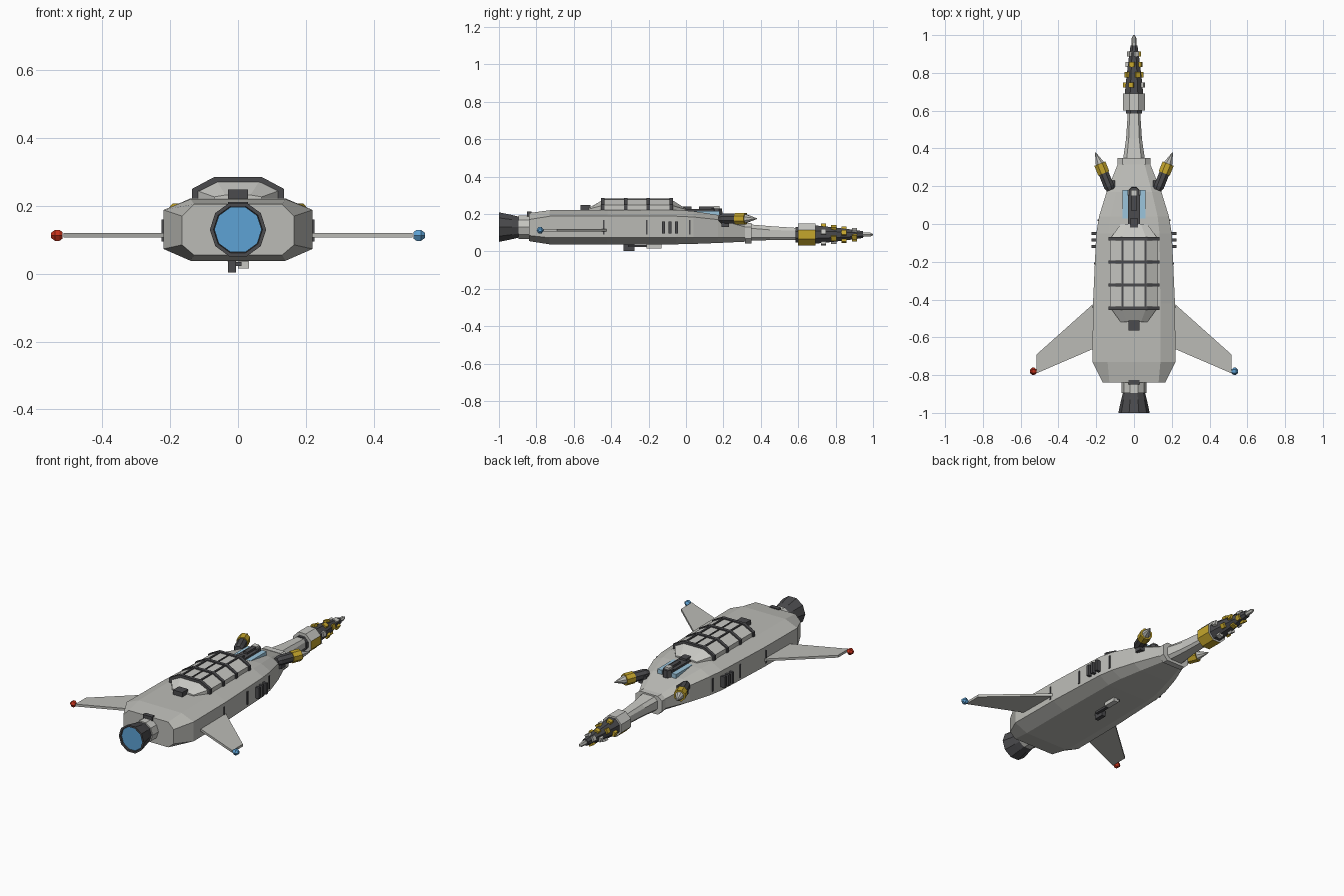
import bpy, bmesh, math
from mathutils import Vector

cube = bpy.data.objects.get("Cube")
if cube:
    bpy.data.objects.remove(cube, do_unlink=True)


def material(name, r, g, b):
    m = bpy.data.materials.new(name)
    m.use_nodes = True
    m.diffuse_color = (r, g, b, 1)
    m.node_tree.nodes["Principled BSDF"].inputs["Base Color"].default_value = (r, g, b, 1)
    return m


GREY = material("hull grey", .50, .50, .47)
LIGHT = material("light grey", .57, .57, .54)
DARK = material("dark metal", .07, .07, .075)
YELLOW = material("hazard yellow", .56, .38, .025)
BLUE = material("engine blue", .11, .36, .66)
PALE = material("pale blue", .33, .56, .72)
RED = material("red lamp", .55, .03, .01)


def finish(name, bm, *mats):
    bmesh.ops.recalc_face_normals(bm, faces=bm.faces)
    mesh = bpy.data.meshes.new(name)
    bm.to_mesh(mesh)
    bm.free()
    for m in mats:
        mesh.materials.append(m)
    obj = bpy.data.objects.new(name, mesh)
    bpy.context.collection.objects.link(obj)
    return obj


def loft(name, rings, mat):
    bm = bmesh.new()
    loops = [[bm.verts.new(p) for p in ring] for ring in rings]
    n = len(loops[0])
    for a, b in zip(loops, loops[1:]):
        for i in range(n):
            bm.faces.new((a[i], a[(i + 1) % n], b[(i + 1) % n], b[i]))
    bm.faces.new(loops[0])
    bm.faces.new(loops[-1])
    return finish(name, bm, mat)


def box(name, x, y, z, mat):
    """Box from three (low, high) ranges."""
    return loft(name, [[(x[0], v, z[0]), (x[1], v, z[0]), (x[1], v, z[1]), (x[0], v, z[1])]
                       for v in y], mat)


def octagon(y, w, flat, z0, z1, z2, z3):
    """Chamfered cross-section of the hull at station y."""
    half = [(flat, z0), (w, z1), (w, z2), (flat, z3)]
    return [(x, y, z) for x, z in half] + [(-x, y, z) for x, z in reversed(half)]


def turned(name, base, direction, stations, mat, sides=8):
    """Faceted body of (distance, radius) stations along a direction."""
    d = Vector(direction).normalized()
    u = d.cross(Vector((0, 0, 1))).normalized()
    v = u.cross(d)
    angles = [2 * math.pi * (i + .5) / sides - math.pi / 2 for i in range(sides)]
    return loft(name, [[Vector(base) + d * t + r * (math.cos(a) * u + math.sin(a) * v)
                        for a in angles] for t, r in stations], mat)


# Main hull, nose collar and neck
loft("hull", [octagon(*s) for s in (
    (-.84, .165, .13, .055, .085, .17, .205),
    (-.73, .22, .14, .038, .073, .188, .22),
    (-.42, .217, .14, .038, .073, .188, .222),
    (-.05, .2, .135, .038, .073, .188, .222),
    (.04, .185, .125, .04, .073, .184, .215),
    (.17, .145, .095, .045, .073, .17, .195),
    (.32, .085, .055, .052, .075, .13, .148))], GREY)
loft("neck_collar", [octagon(y, .087, .06, .043, .07, .13, .152) for y in (.315, .35)], LIGHT)
loft("neck", [octagon(.33, .06, .04, .058, .075, .125, .145),
              octagon(.45, .042, .028, .06, .075, .115, .135),
              octagon(.6, .032, .022, .062, .075, .11, .125)], LIGHT)

# Main engine
ENGINE = (0, -.82, .13)
turned("engine_collar", ENGINE, (0, -1, 0), [(0, .066), (.075, .066)], LIGHT, 10)
turned("engine_nozzle", ENGINE, (0, -1, 0),
       [(.06, .055), (.11, .068), (.18, .083), (.18, .072), (.165, .071)], DARK, 10)
turned("engine_glow", ENGINE, (0, -1, 0), [(.164, .07), (.172, .07)], BLUE, 10)
box("engine_mount", (-.03, .03), (-.85, -.825), (.185, .212), DARK)

# Swept wings with navigation lamps
for s, side, lamp in ((1, "left", BLUE), (-1, "right", RED)):
    plan = [(.19, -.4), (.19, -.65), (.515, -.79), (.515, -.69)]
    loft(side + "_wing", [[(s * x, y, z) for x, y in plan] for z in (.106, .12)], GREY)
    turned(side + "_wing_lamp", (s * .517, -.78, .113), (s, 0, 0),
           [(0, .011), (.01, .019), (.022, .019), (.034, .009)], lamp, 6)

    # Hull side vents and panel bands
    for i, y in enumerate((-.12, -.085, -.05)):
        box(f"{side}_vent_{i}", sorted((s * .19, s * .226)), (y - .008, y + .008),
            (.095, .16), DARK)
    for i, (y, x) in enumerate(((-.44, .22), (-.21, .212), (.02, .193))):
        box(f"{side}_panel_band_{i}", sorted((s * (x - .02), s * x)), (y - .005, y + .005),
            (.09, .167), DARK)

    # Forward thruster pods
    base, aim = (s * .125, .18, .175), (s * .4, 1, 0)
    turned(side + "_pod_body", base, aim, [(0, .022), (.02, .029), (.1, .029)], DARK, 8)
    turned(side + "_pod_band", base, aim, [(.095, .034), (.15, .034)], YELLOW, 8)
    turned(side + "_pod_tip", base, aim, [(.15, .025), (.165, .02), (.215, .002)], GREY, 8)
    box(side + "_pod_strut", sorted((s * .1, s * .15)), (.19, .23), (.13, .18), DARK)


# Humped cargo bay
def hump(y, w, top):
    return [(w, y, .2), (w, y, .222 + (top - .222) * .45), (w * .52, y, top),
            (-w * .52, y, top), (-w, y, .222 + (top - .222) * .45), (-w, y, .2)]


loft("cargo_bay", [hump(-.52, .07, .232), hump(-.44, .128, .278), hump(-.08, .128, .278),
                   hump(.0, .07, .228)], LIGHT)
for i in range(4):
    y = -.445 + i * .122
    loft(f"cargo_rib_{i}", [hump(y - .009, .135, .285), hump(y + .009, .135, .285)], DARK)
for s, side in ((1, "left"), (-1, "right")):
    box(side + "_cargo_rail", sorted((s * .055, s * .065)), (-.445, -.08), (.27, .284), DARK)
box("cargo_centre_rail", (-.003, .003), (-.445, -.08), (.27, .283), DARK)
box("rear_sensor", (-.03, .03), (-.565, -.51), (.215, .248), DARK)

# Forward sensor deck with glass strips
for s, side in ((1, "left"), (-1, "right")):
    box(side + "_glass_strip", sorted((s * .032, s * .062)), (.03, .18), (.19, .217), PALE)
box("deck_spine", (-.032, .032), (-.04, .15), (.19, .228), DARK)
box("deck_block", (-.022, .022), (-.02, .03), (.22, .24), DARK)
box("deck_arm", (-.012, .012), (.07, .15), (.22, .24), DARK)
turned("deck_dome_base", (0, .165, .185), (0, .001, 1), [(0, .033), (.045, .03)], DARK, 8)
box("deck_head", (-.016, .016), (.15, .18), (.225, .243), LIGHT)

# Belly sensor
box("belly_mount", (-.03, -.006), (-.335, -.275), (.003, .045), DARK)
box("belly_arm", (-.008, .01), (-.31, -.13), (.023, .034), DARK)
box("belly_tank", (0, .032), (-.21, -.13), (.015, .036), LIGHT)

# Drill boom: two-tone shroud, dark tapered head and staggered teeth
DRILL = (0, 0, .09)
FORWARD = (0, 1, 0)
turned("shroud_ring", DRILL, FORWARD, [(.585, .045), (.605, .045)], DARK, 8)
shroud = turned("drill_shroud", DRILL, FORWARD, [(.6, .064), (.692, .064)], LIGHT, 8)
shroud.data.materials.append(YELLOW)
for face in shroud.data.polygons:
    face.material_index = int(face.normal.x > .9 or face.normal.z < -.5)
turned("drill_head", DRILL, FORWARD, [(.69, .053), (.78, .043), (.88, .03), (.945, .02)], DARK, 8)
turned("drill_tip", DRILL, FORWARD, [(.94, .014), (.985, .012), (1, .004)], GREY, 6)
for row in range(4):
    y = .735 + row * .055
    r = .052 - row * .008
    for k in range(4):
        a = math.pi / 2 * k + row * math.pi / 4 + .3
        out = (math.cos(a), 0, math.sin(a))
        base = Vector(DRILL) + Vector((0, y, 0)) + Vector(out) * (r - .016)
        mat = LIGHT if (row + k) % 3 == 0 else YELLOW
        turned(f"drill_tooth_{row}_{k}", base, out, [(0, .019), (.022, .019)], mat, 4)
